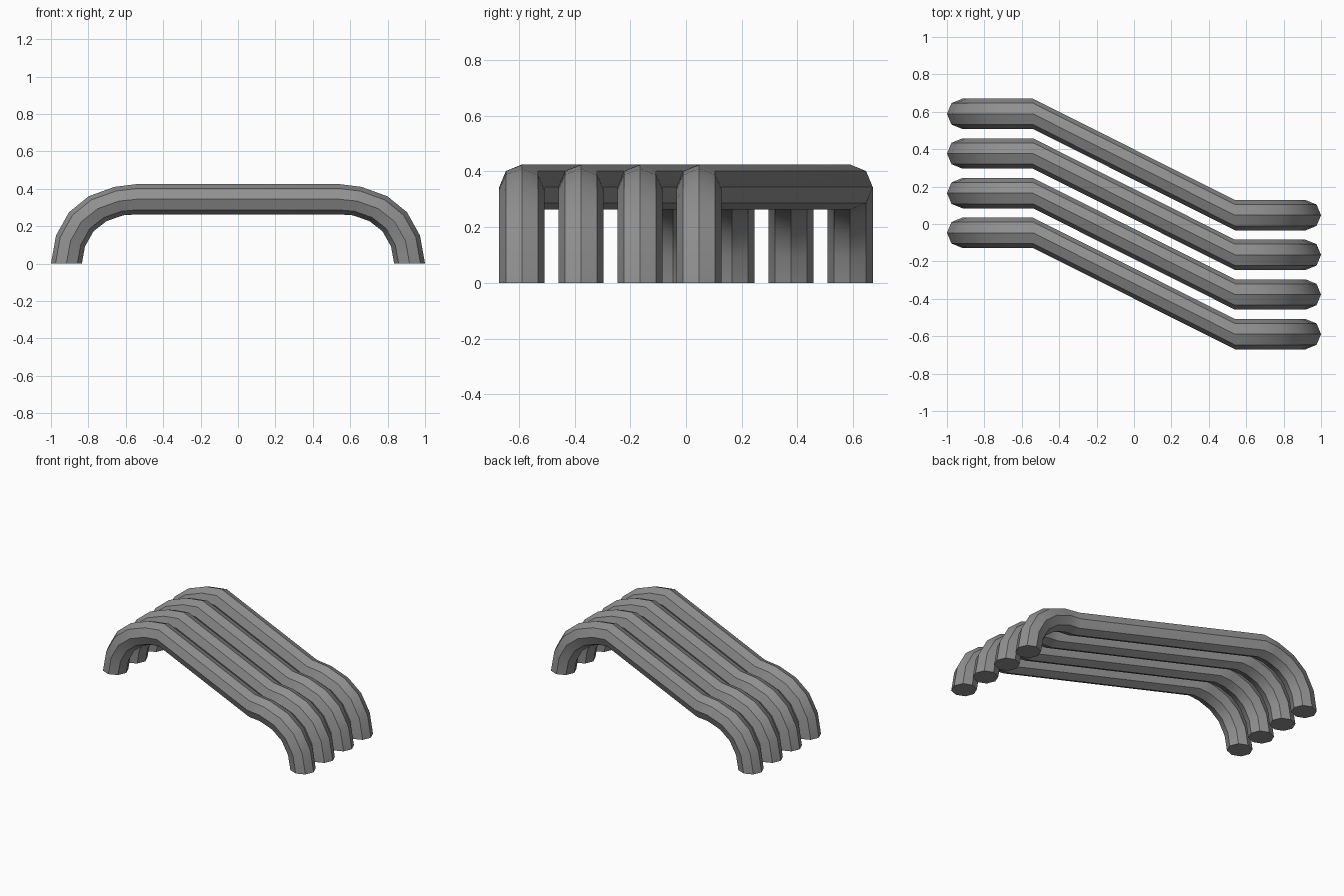
import bpy, bmesh, math
from mathutils import Vector

if "Cube" in bpy.data.objects:
    bpy.data.objects.remove(bpy.data.objects["Cube"])

SIDES = 8
RY = 0.081          # half width of a tube along y
SPACING = 0.212     # distance between neighbouring tubes
SHIFT = 0.271       # sideways offset of each end

# Outer and inner edge of the bend, from foot to the flat top (x, z)
OUTER = [(1.0, 0), (0.973, 0.15), (0.904, 0.274), (0.798, 0.36), (0.66, 0.41), (0.54, 0.425)]
INNER = [(0.835, 0), (0.818, 0.092), (0.772, 0.173), (0.703, 0.227), (0.614, 0.258), (0.54, 0.263)]

# Dark grey metal
metal = bpy.data.materials.new("dark_metal")
metal.diffuse_color = (0.28, 0.28, 0.28, 1)
metal.use_nodes = True
metal.node_tree.nodes["Principled BSDF"].inputs["Base Color"].default_value = metal.diffuse_color


def ring(bm, outer, inner, sign, y):
    o = Vector((outer[0] * sign, 0, outer[1]))
    i = Vector((inner[0] * sign, 0, inner[1]))
    mid, half = (o + i) / 2, (o - i) / 2
    verts = []
    for k in range(SIDES):
        a = 2 * math.pi * k / SIDES
        verts.append(bm.verts.new(mid + half * math.cos(a) + Vector((0, y + RY * math.sin(a), 0))))
    return verts


def exhaust_pipe(index):
    y = (index - 1.5) * SPACING
    bm = bmesh.new()
    pairs = list(zip(OUTER, INNER))
    # Left bend going up, then right bend going down
    rings = [ring(bm, o, i, -1, y + SHIFT) for o, i in pairs]
    rings += [ring(bm, o, i, 1, y - SHIFT) for o, i in reversed(pairs)]
    for a, b in zip(rings, rings[1:]):
        for k in range(SIDES):
            n = (k + 1) % SIDES
            bm.faces.new((a[k], a[n], b[n], b[k]))
    # Flat feet
    bm.faces.new(rings[0])
    bm.faces.new(rings[-1])
    bmesh.ops.recalc_face_normals(bm, faces=bm.faces[:])
    mesh = bpy.data.meshes.new("pipe_%d" % (index + 1))
    bm.to_mesh(mesh)
    bm.free()
    mesh.materials.append(metal)
    obj = bpy.data.objects.new("pipe_%d" % (index + 1), mesh)
    bpy.context.collection.objects.link(obj)
    return obj


# Row of four parallel pipes
for obj in [exhaust_pipe(n) for n in range(4)]:
    obj.select_set(True)
    bpy.context.view_layer.objects.active = obj
bpy.ops.object.shade_smooth_by_angle(angle=math.radians(30))
